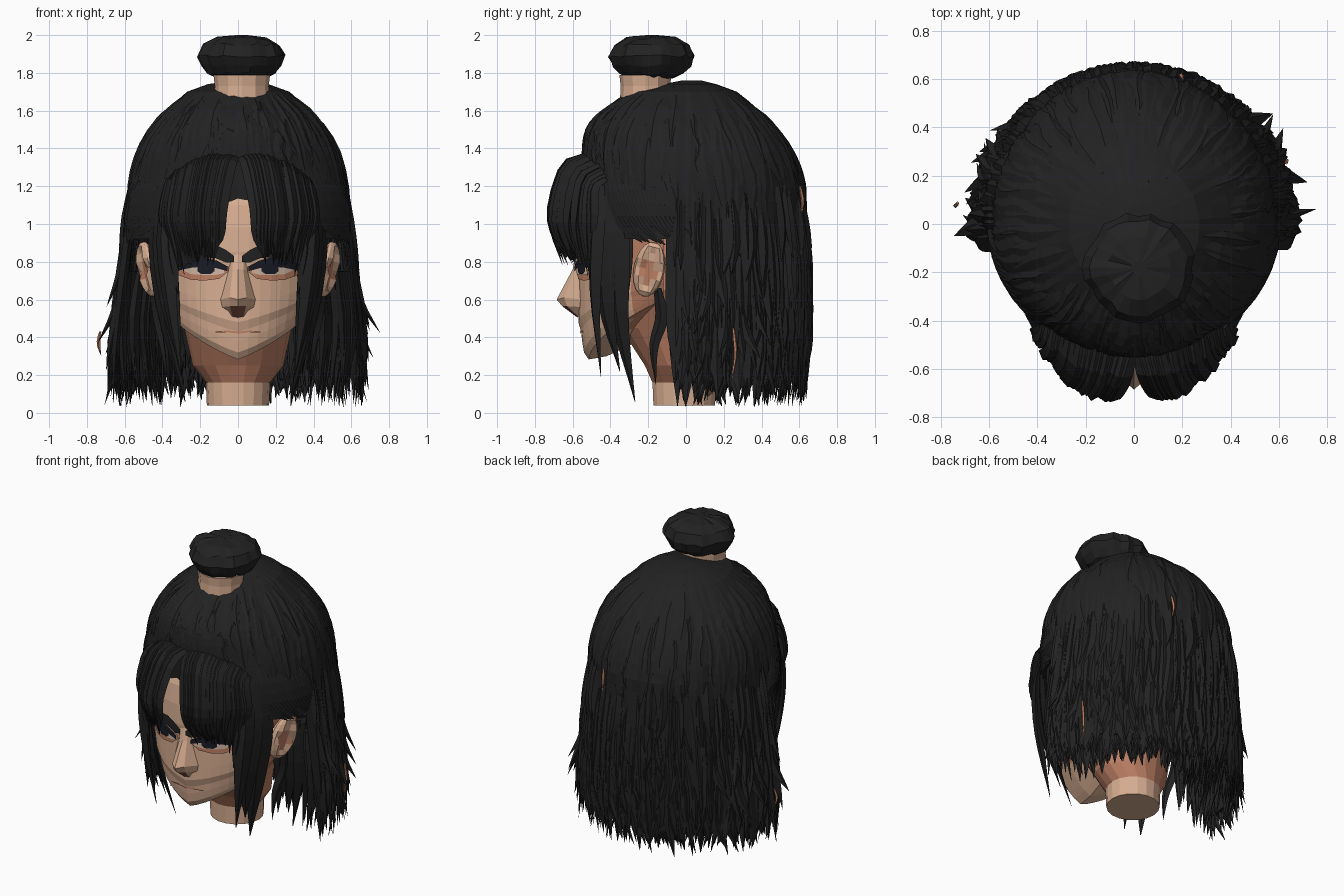
import bpy, bmesh, math, random
from math import sin, cos, pi, radians
from mathutils import Vector

random.seed(7)
rnd = random.uniform
if "Cube" in bpy.data.objects:
    bpy.data.objects.remove(bpy.data.objects["Cube"])


def material(name, rgb):
    m = bpy.data.materials.new(name)
    m.use_nodes = True
    m.diffuse_color = (*rgb, 1)
    bsdf = next(n for n in m.node_tree.nodes if n.type == 'BSDF_PRINCIPLED')
    bsdf.inputs["Base Color"].default_value = (*rgb, 1)
    bsdf.inputs["Roughness"].default_value = 0.8
    return m


HAIR = material("black_hair", (.016, .016, .017))
SKIN = material("skin", (.68, .42, .285))
FLUSH = material("flushed_skin", (.50, .21, .125))
LIP = material("lip_brown", (.24, .08, .055))
INK = material("eye_ink", (.010, .011, .018))
WHITE = material("eye_white", (.64, .47, .37))


def finish(name, bm, mats, rule=None, recalc=True):
    if recalc:
        bmesh.ops.recalc_face_normals(bm, faces=bm.faces)
    if rule:
        for f in bm.faces:
            f.material_index = rule(f.calc_center_median())
    me = bpy.data.meshes.new(name)
    bm.to_mesh(me)
    bm.free()
    for m in mats:
        me.materials.append(m)
    ob = bpy.data.objects.new(name, me)
    bpy.context.scene.collection.objects.link(ob)
    return ob


def skin_rows(bm, rows, closed=False, caps="", keep=None):
    """Bridge rows of points with quads."""
    vs = [[bm.verts.new(p) for p in r] for r in rows]
    n = len(rows[0])
    for a, b in zip(vs, vs[1:]):
        for i in range(n if closed else n - 1):
            q = [a[i], a[(i + 1) % n], b[(i + 1) % n], b[i]]
            if keep is None or keep(sum((v.co for v in q), Vector()) / 4):
                bm.faces.new(q)
    if "start" in caps:
        bm.faces.new(vs[0])
    if "end" in caps:
        bm.faces.new(vs[-1])


def lerp_table(table, z):
    """Read a table of rows sorted by falling first value."""
    for a, b in zip(table, table[1:]):
        if z >= b[0]:
            k = min(1, (a[0] - z) / (a[0] - b[0]))
            return [p + (q - p) * k for p, q in zip(a[1:], b[1:])]
    return table[-1][1:]


def spline(c, n):
    c = [Vector(p) for p in c]
    c = [2 * c[0] - c[1]] + c + [2 * c[-1] - c[-2]]
    out = []
    for i in range(n):
        u = i / (n - 1) * (len(c) - 3)
        k = min(int(u), len(c) - 4)
        t = u - k
        a, b, d, e = c[k:k + 4]
        out.append(.5 * (2 * b + (d - a) * t + (2 * a - 5 * b + 4 * d - e) * t ** 2
                         + (3 * b - a - 3 * d + e) * t ** 3))
    return out


def strand(bm, ctrl, w, th, n=8):
    """Tapered lock with a diamond section, lying flat on the head."""
    pts = spline(ctrl, n)
    rows = []
    for i, p in enumerate(pts):
        tan = pts[min(i + 1, n - 1)] - pts[max(i - 1, 0)]
        out = Vector((p.x, p.y, max(0, p.z - .9))).normalized()
        side = tan.cross(out).normalized()
        k = max(.03, sin(pi * (.2 + .8 * i / (n - 1))))
        rows.append([p + side * w * k, p + out * th * k, p - side * w * k, p - out * th * k])
    skin_rows(bm, rows, closed=True, caps="start end")


# Hair volume: height, half width, front depth, back depth
VOLUME = [(1.76, .03, .02, .08), (1.74, .16, .12, .16), (1.70, .27, .31, .27),
          (1.6, .385, .44, .39), (1.5, .465, .525, .48), (1.4, .525, .545, .55),
          (1.3, .56, .55, .60), (1.2, .58, .55, .63), (1.0, .595, .53, .64),
          (.8, .61, .48, .645), (.4, .66, .42, .645), (.06, .63, .36, .615)]


def volume(t, z, k=1.0):
    w, f, b = lerp_table(VOLUME, z)
    return Vector((w * sin(t) * k, -(f if cos(t) > 0 else b) * cos(t) * k, z))


# Scalp hair shell with combed ridges
COLS = 84
ridge = [rnd(-.012, .010) for _ in range(COLS)]
levels = [1.76, 1.74, 1.70, 1.65, 1.58, 1.5, 1.4, 1.3, 1.2, 1.12, 1.0, .92, .8, .65, .5, .35, .2]
bm = bmesh.new()
skin_rows(bm, [[volume(2 * pi * c / COLS, z, 1 + ridge[c] + rnd(-.008, .008))
                for c in range(COLS)] for z in levels], closed=True, caps="start",
          keep=lambda p: p.z > 1.14 or (p.z > .92 and p.y > -.36) or p.y > -.06 + .15 * max(0, .75 - p.z))
shell = finish("hair_shell", bm, [HAIR])
mod = shell.modifiers.new("thickness", 'SOLIDIFY')
mod.thickness = .02

# Combed strands over the crown, sunk in at the root
bm = bmesh.new()
for i in range(110):
    t = 2 * pi * (i + rnd(0, 1)) / 110
    low = rnd(1.26, 1.34) if cos(t) > .6 else rnd(.95, 1.3)
    top = rnd(1.55, 1.73)
    strand(bm, [volume(t + rnd(-.03, .03), top + (low - top) * k / 5, .94 if k == 0 else 1.002) for k in range(6)],
           rnd(.025, .05), rnd(.008, .014), 10)
# Temple hair swept back over the ears
for s in (1, -1):
    for i in range(16):
        t = radians(40 + 36 * i / 15)
        strand(bm, [volume(s * (t + d), z, k) for d, z, k in
                    ((0, rnd(1.26, 1.40), .98), (.08, 1.15, 1), (.2, 1.0, 1), (.4, rnd(.88, .94), 1))],
               .05, .016)
finish("crown_strands", bm, [HAIR])

# Long curtain: outer locks, ragged layers, inner fill
bm = bmesh.new()
for i in range(170):
    t = radians(82 + 196 * (i + rnd(0, 1)) / 170)
    z0, z1 = rnd(.85, 1.4), rnd(.03, .15)
    flick = rnd(.97, 1.04) + (.09 * rnd(0, 1) if abs(sin(t)) > .75 else 0)
    d = rnd(-.1, .1)
    strand(bm, [volume(t, z0, .975), volume(t + d * .3, z0 * .6 + z1 * .4, rnd(.98, 1.005)),
                volume(t - d * .2, z0 * .25 + z1 * .75, rnd(.985, 1.015)),
                volume(t + d, z1, flick)], rnd(.03, .07), rnd(.014, .028), 10)
for i in range(130):
    t = radians(84 + 192 * (i + rnd(0, 1)) / 130)
    z1 = rnd(.12, .8)
    flick = rnd(1.0, 1.05) + (rnd(0, .11) if abs(sin(t)) > .75 and z1 < .6 else 0)
    strand(bm, [volume(t, z1 + .4, .985), volume(t, z1 + .18, 1.015),
                volume(t + rnd(-.1, .1), z1, flick)], rnd(.02, .045), .02, 7)
for i in range(210):
    t = radians(86 + 188 * (i + rnd(0, 1)) / 210)
    k = rnd(.5, .97)
    z1 = rnd(.04, .2) if k > .7 else rnd(.12, .28)
    strand(bm, [volume(t, .75, k), volume(t, .45, k), volume(t + rnd(-.1, .1), z1, k * rnd(.95, 1.03))],
           rnd(.04, .08), .03, 6)
finish("hair_curtain", bm, [HAIR])

# A few pale strays caught in the curtain
bm = bmesh.new()
for deg, z0, z1, k in ((160, 1.2, 1.04, 1.018), (112, .45, .18, 1.04), (-97, .43, .3, 1.12)):
    t = radians(deg)
    strand(bm, [volume(t, z0, k), volume(t + .02, (z0 + z1) / 2, k + .01), volume(t, z1, k)], .01, .01, 6)
finish("pale_strays", bm, [FLUSH])


# Parted fringe: backing sheet plus locks on each side
def fringe(s, u, lift=0, drop=0):
    pts = [(.01 + .36 * u, -.51 + .10 * u, 1.36 + .12 * u - .24 * u * u),
           (.05 + .33 * u, -.64 + .17 * u * u, 1.31 + .02 * u - .14 * u * u),
           (.095 + .31 * u, -.715 + .24 * u * u, 1.08 - .03 * u),
           (.095 + .29 * u, -.70 + .22 * u * u, .94),
           (.12 + .22 * u, -.665 + .18 * u, .84 - .09 * u - drop)]
    return [(s * x, y - lift, z) for x, y, z in pts]


bm = bmesh.new()
for s in (1, -1):
    skin_rows(bm, [spline(fringe(s, u / 12, 0, rnd(-.03, .01)), 10) for u in range(13)])
    for i in range(17):
        strand(bm, fringe(s, i / 16, rnd(-.008, .014), rnd(-.03, .05)), rnd(.025, .045), rnd(.014, .024), 11)
finish("fringe", bm, [HAIR])

# Long face locks and the thin lock below each ear
LOCKS = [([(.34, -.44, 1.2), (.385, -.47, .95), (.36, -.48, .6), (.30, -.45, .19)], .06, .035),
         ([(.40, -.36, 1.15), (.42, -.36, .9), (.375, -.35, .5), (.28, -.27, .06)], .085, .03),
         ([(.37, -.42, 1.15), (.39, -.43, .9), (.355, -.42, .55), (.30, -.35, .22)], .085, .03),
         ([(.42, -.31, 1.05), (.425, -.32, .85), (.405, -.33, .65), (.35, -.33, .42)], .05, .02),
         ([(.35, -.47, 1.1), (.35, -.50, .85), (.315, -.50, .62)], .04, .025),
         ([(.46, -.15, .66), (.43, -.13, .5), (.40, -.17, .35), (.37, -.16, .15)], .035, .02)]
bm = bmesh.new()
for s in (1, -1):
    for pts, w, th in LOCKS:
        strand(bm, [(s * x, y, z) for x, y, z in pts], w, th, 12)
finish("face_locks", bm, [HAIR])

# Topknot with gathered folds, and its band
bm = bmesh.new()
fold = [rnd(-.06, .05) for _ in range(28)]
rows = []
for r, z in ((.12, 1.775), (.175, 1.80), (.205, 1.84), (.225, 1.89), (.195, 1.95), (.13, 1.985), (.03, 2.0)):
    ring = [r * (1 + fold[c] + rnd(-.03, .03)) for c in range(28)]
    rows.append([(.02 + q * cos(pi * c / 14), -.18 + q * sin(pi * c / 14), min(2, z + rnd(-.008, .008)))
                 for c, q in enumerate(ring)])
skin_rows(bm, rows, closed=True, caps="start end")
finish("topknot", bm, [HAIR])
bm = bmesh.new()
skin_rows(bm, [[(.02 + .147 * k * cos(pi * c / 6), -.215 + .135 * k * sin(pi * c / 6), z) for c in range(12)]
               for k, z in ((1, 1.64), (.97, 1.73), (1.02, 1.79))], closed=True, caps="start end")
finish("topknot_band", bm, [SKIN])

# Face: front height, side height, half width, front depth
FACE = [(.38, .60, .28, .25), (.30, .60, .36, .42), (.283, .60, .395, .515), (.32, .62, .405, .54),
        (.38, .64, .415, .55), (.43, .67, .425, .555), (.48, .69, .435, .57), (.56, .73, .445, .57),
        (.66, .78, .45, .57), (.76, .84, .45, .57), (.85, .89, .455, .58), (.98, .99, .465, .575),
        (1.1, 1.1, .475, .555), (1.25, 1.25, .46, .48)]
bm = bmesh.new()
rows = []
for zf, zs, w, yf in FACE:
    row = []
    for c in range(25):
        t = radians(-90 + 7.5 * c)
        row.append((w * sin(t), -.12 - (yf - .12) * cos(t), zf + (zs - zf) * (1 - cos(t)) ** .58))
    rows.append(row)
skin_rows(bm, rows)
finish("face", bm, [SKIN, FLUSH], lambda p: int(p.y > -.29 and p.z < .95))

# Neck, flushed where it meets the jaw
bm = bmesh.new()
skin_rows(bm, [[(w * cos(pi * c / 9), yc + r * sin(pi * c / 9), z) for c in range(18)]
               for z, w, yc, r in ((.04, .165, -.01, .165), (.16, .17, -.01, .17), (.25, .24, -.03, .19),
                                   (.45, .285, -.08, .27), (.65, .41, -.05, .3), (1.0, .42, 0, .4))],
          closed=True, caps="start end")
finish("neck", bm, [SKIN, FLUSH], lambda p: int(p.z > .16))

# Ears flaring outward, with hollow flushed centres
for s, side in ((1, "left"), (-1, "right")):
    bm = bmesh.new()
    bmesh.ops.create_uvsphere(bm, u_segments=14, v_segments=10, radius=1)
    for v in bm.verts:
        x, y, z = v.co
        if x > .75:
            x = .35
        v.co = (s * (.475 + .05 * x + .03 * y + .03 * z), -.195 + .08 * y + .03 * z, .76 + .145 * z - .02 * y)
    finish(side + "_ear", bm, [SKIN, FLUSH],
           lambda p: int(((p.y + .20) / .042) ** 2 + ((p.z - .75) / .07) ** 2 < 1 and abs(p.x) > .46))

# Nose with a dark underside
bm = bmesh.new()
half = [[(0, -.575, .86), (0, -.60, .76), (0, -.685, .60), (0, -.655, .565), (0, -.575, .505)],
        [(.03, -.572, .85), (.028, -.59, .76), (.045, -.645, .61), (.042, -.63, .565), (.03, -.57, .51)],
        [(.07, -.54, .84), (.06, -.555, .76), (.095, -.555, .60), (.09, -.55, .56), (.05, -.55, .53)]]
for s in (1, -1):
    skin_rows(bm, [[(s * x, y, z) for x, y, z in r] for r in half])
bmesh.ops.remove_doubles(bm, verts=bm.verts, dist=.001)
finish("nose", bm, [SKIN, LIP], lambda p: int(p.z < .55 and abs(p.x) < .03))


# Painted face details as thin curved plates
def plate(name, mat, off, strip):
    bm = bmesh.new()
    for s in (1, -1):
        skin_rows(bm, [[(s * x, -.12 - .45 * math.sqrt(1 - (x / .45) ** 2) - off, z) for z in (hi, lo)]
                       for x, hi, lo in strip])
    for f in bm.faces:
        f.normal_update()
        if f.normal.y > 0:
            f.normal_flip()
    finish(name, bm, [mat], recalc=False)


plate("eye_shadows", FLUSH, .012, [(.05, .775, .75), (.1, .79, .71), (.18, .80, .70), (.25, .80, .705), (.33, .80, .735)])
plate("eye_whites", WHITE, .016, [(.075, .755, .74), (.12, .785, .73), (.19, .795, .73), (.25, .79, .735), (.30, .775, .76)])
plate("irises", INK, .020, [(.125, .785, .75), (.145, .80, .735), (.195, .80, .735), (.215, .79, .75)])
plate("upper_lids", INK, .023, [(.055, .775, .75), (.11, .805, .765), (.18, .825, .775), (.25, .825, .768), (.33, .81, .75)])
plate("eyebrows", HAIR, .026, [(.02, .83, .80), (.06, .86, .795), (.12, .89, .82), (.2, .885, .825), (.3, .86, .81)])
plate("mouth", FLUSH, -.010, [(0, .43, .42), (.06, .437, .427), (.12, .430, .426)])
